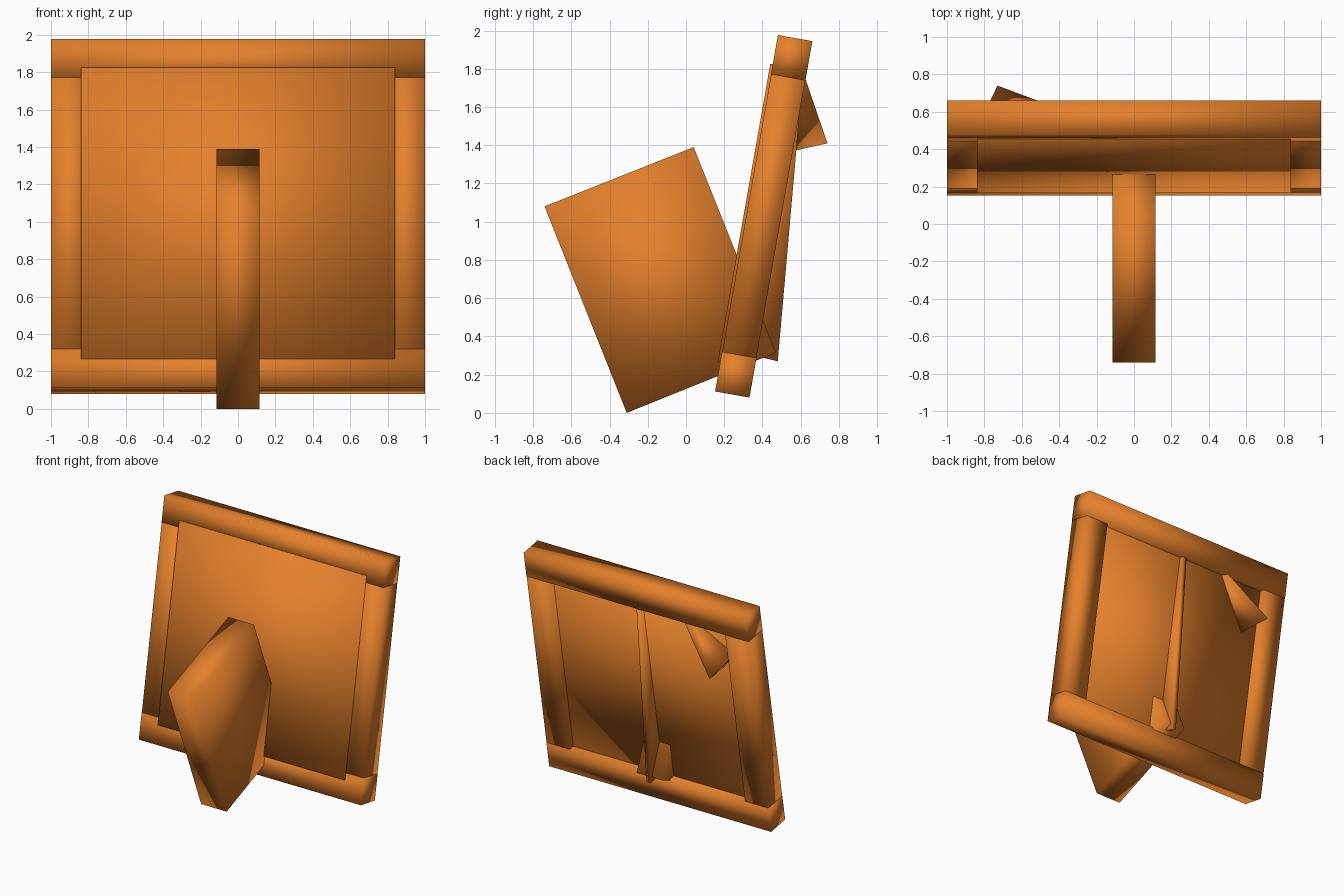
import bpy, bmesh, math
from mathutils import Vector

if "Cube" in bpy.data.objects:
    bpy.data.objects.remove(bpy.data.objects["Cube"])

orange = bpy.data.materials.new("warm_orange")
orange.diffuse_color = (0.78, 0.217, 0.025, 1)
orange.use_nodes = True
orange.node_tree.nodes["Principled BSDF"].inputs["Base Color"].default_value = orange.diffuse_color

TILT = math.radians(10)
UP = Vector((0, math.sin(TILT), math.cos(TILT)))
BACK = Vector((0, math.cos(TILT), -math.sin(TILT)))
BASE = Vector((0, 0.152, 0.112))


def loft(name, ring_a, ring_b):
    """Closed solid between two matching rings, with soft shared normals."""
    bm = bmesh.new()
    a = [bm.verts.new(p) for p in ring_a]
    b = [bm.verts.new(p) for p in ring_b]
    n = len(a)
    bm.faces.new(a)
    bm.faces.new(b[::-1])
    for i in range(n):
        bm.faces.new((a[i], b[i], b[(i + 1) % n], a[(i + 1) % n]))
    bmesh.ops.recalc_face_normals(bm, faces=bm.faces)
    for f in bm.faces:
        f.smooth = True
    mesh = bpy.data.meshes.new(name)
    bm.to_mesh(mesh)
    bm.free()
    mesh.materials.append(orange)
    ob = bpy.data.objects.new(name, mesh)
    bpy.context.collection.objects.link(ob)
    return ob


def side_prism(name, profile, x0, x1):
    """Side profile of (y, z) points pulled across x."""
    return loft(name, [(x0, y, z) for y, z in profile],
                [(x1, y, z) for y, z in profile])


def leaning_box(name, x0, x1, u0, u1, v0, v1):
    """Box in the tilted frame: u runs up the frame, v towards its back."""
    corners = [BASE + UP * u + BACK * v
               for u, v in ((u0, v0), (u1, v0), (u1, v1), (u0, v1))]
    return side_prism(name, [(c.y, c.z) for c in corners], x0, x1)


# Frame rails and posts
leaning_box("bottom_rail", -1, 1, 0, 0.21, 0, 0.183)
leaning_box("top_rail", -1, 1, 1.685, 1.893, 0, 0.183)
for side, x0, x1 in (("left", -0.999, -0.79), ("right", 0.79, 0.999)):
    leaning_box(side + "_post", x0, x1, 0.15, 1.775, 0.001, 0.182)

# Panel held by the frame
leaning_box("panel", -0.84, 0.84, 0.157, 1.738, -0.013, 0.135)

# Tilted slab standing through the panel
side_prism("slab", [(-0.74, 1.08), (0.04, 1.39), (0.47, 0.315), (-0.31, 0.0)],
           -0.115, 0.115)

# Thin strut along the back
side_prism("back_strut", [(0.48, 0.27), (0.25, 0.325), (0.45, 1.75), (0.61, 1.75)],
           -0.02, 0.02)

# Wedge brace leaning on the back of one post
tip = Vector((-0.73, 0.74, 1.41))
rise = Vector((0.315, -0.118, 0.345))
arms = (Vector((0, 0, 0)), Vector((-0.095, -0.20, 0.15)), Vector((0.088, -0.27, -0.06)))
loft("back_wedge", [tip + a for a in arms], [tip + rise + a * 0.4 for a in arms])
